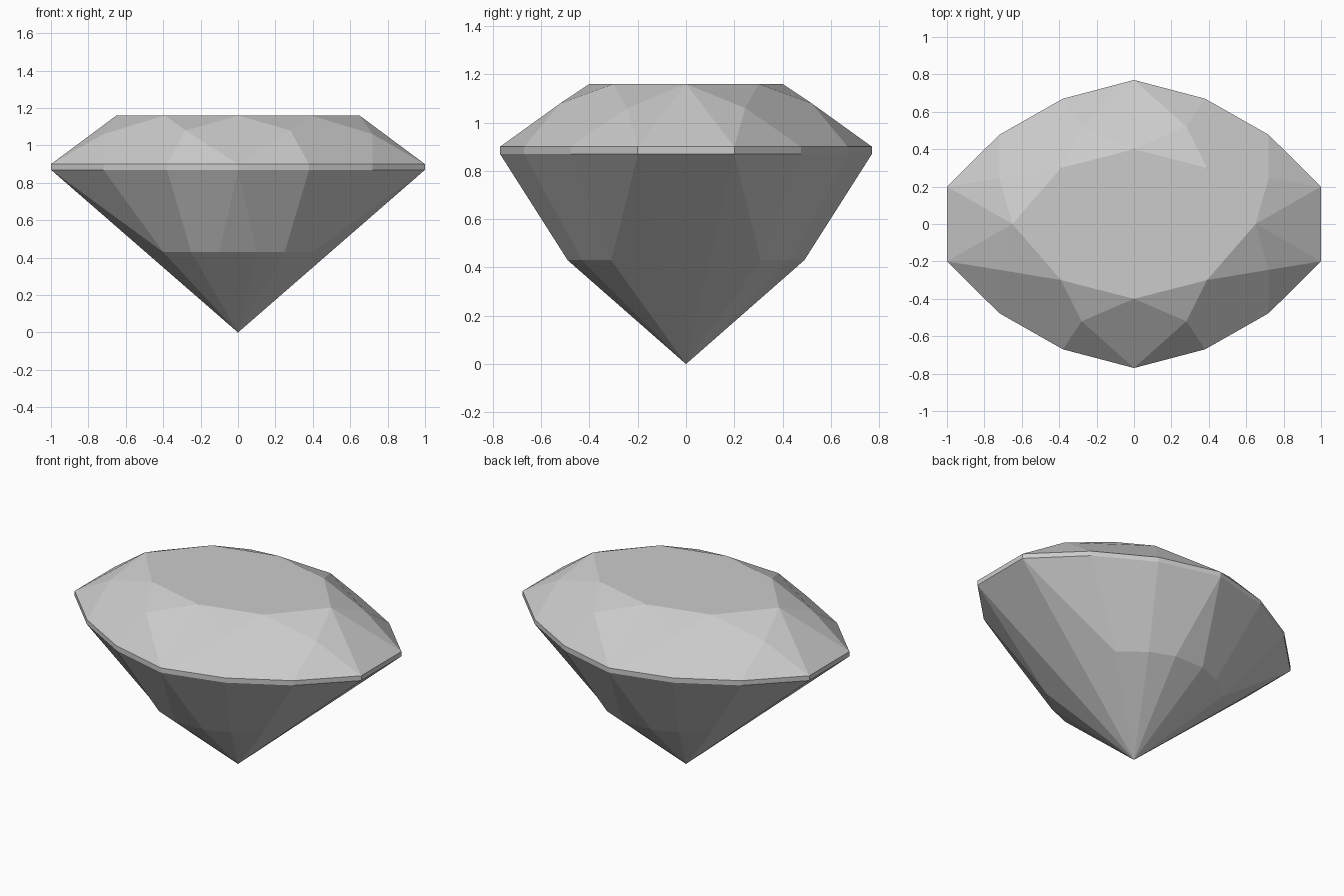
import bpy
import bmesh
from mathutils import Matrix

# Remove the default cube
cube = bpy.data.objects.get("Cube")
if cube:
    bpy.data.objects.remove(cube, do_unlink=True)

# Heights of the table, girdle and pavilion break
TABLE_Z, GIRDLE_TOP, GIRDLE_LOW, BREAK_Z = 1.16, 0.90, 0.87, 0.43


def ring(outline, z):
    return [(x, y, z) for x, y in outline]


# Quarter outlines, running from the back (+y) round to the left (+x)
girdle = [(0, 0.77), (0.38, 0.67), (0.72, 0.477), (1, 0.2), (1, 0)]
T = ring([(0, 0.4), (0.39, 0.3), (0.65, 0)], TABLE_Z)
G = ring(girdle, GIRDLE_TOP)
L = ring(girdle, GIRDLE_LOW)
P = ring([(0, 0.49), (0.1, 0.49), (0.25, 0.43), (0.4, 0.31),
          (0.494, 0.099), (0.494, 0)], BREAK_Z)
M = [(0.28, 0.52, 1.08), (0.72, 0.245, 1.06)]
centre, tip = (0, 0, TABLE_Z), (0, 0, 0)

# Table and crown facets
facets = [
    [centre, T[2], T[1], T[0]],
    [T[0], T[1], M[0]],
    [T[0], M[0], G[0]],
    [M[0], G[1], G[0]],
    [T[1], M[1], G[2], G[1], M[0]],
    [T[1], T[2], M[1]],
    [T[2], G[3], M[1]],
    [M[1], G[3], G[2]],
    [T[2], G[4], G[3]],
]
# Girdle band
facets += [[G[i], G[i + 1], L[i + 1], L[i]] for i in range(4)]
# Upper pavilion facets
facets += [
    [L[0], P[1], P[0]],
    [L[0], L[1], P[2], P[1]],
    [L[1], L[2], P[3], P[2]],
    [L[2], L[3], P[3]],
    [L[3], P[4], P[3]],
    [L[3], L[4], P[5], P[4]],
]
# Lower pavilion facets down to the tip
facets += [[P[i], P[i + 1], tip] for i in range(5)]

# Mirror the quarter into all four corners and weld it
bm = bmesh.new()
for sx in (1, -1):
    for sy in (1, -1):
        flip = Matrix.Diagonal((sx, sy, 1, 1))
        for facet in facets:
            bm.faces.new([bm.verts.new(flip @ bm.verts.new(p).co) for p in facet])
bmesh.ops.delete(bm, geom=[v for v in bm.verts if not v.link_faces], context="VERTS")
bmesh.ops.remove_doubles(bm, verts=bm.verts, dist=0.0005)
bmesh.ops.dissolve_limit(bm, angle_limit=0.005, verts=bm.verts, edges=bm.edges)
bmesh.ops.recalc_face_normals(bm, faces=bm.faces)

mesh = bpy.data.meshes.new("cut_gem")
bm.to_mesh(mesh)
bm.free()
gem = bpy.data.objects.new("cut_gem", mesh)
bpy.context.collection.objects.link(gem)

# Pale grey stone
stone = bpy.data.materials.new("pale_grey")
stone.use_nodes = True
colour = (0.6, 0.6, 0.6, 1)
stone.diffuse_color = colour
stone.node_tree.nodes["Principled BSDF"].inputs["Base Color"].default_value = colour
mesh.materials.append(stone)
